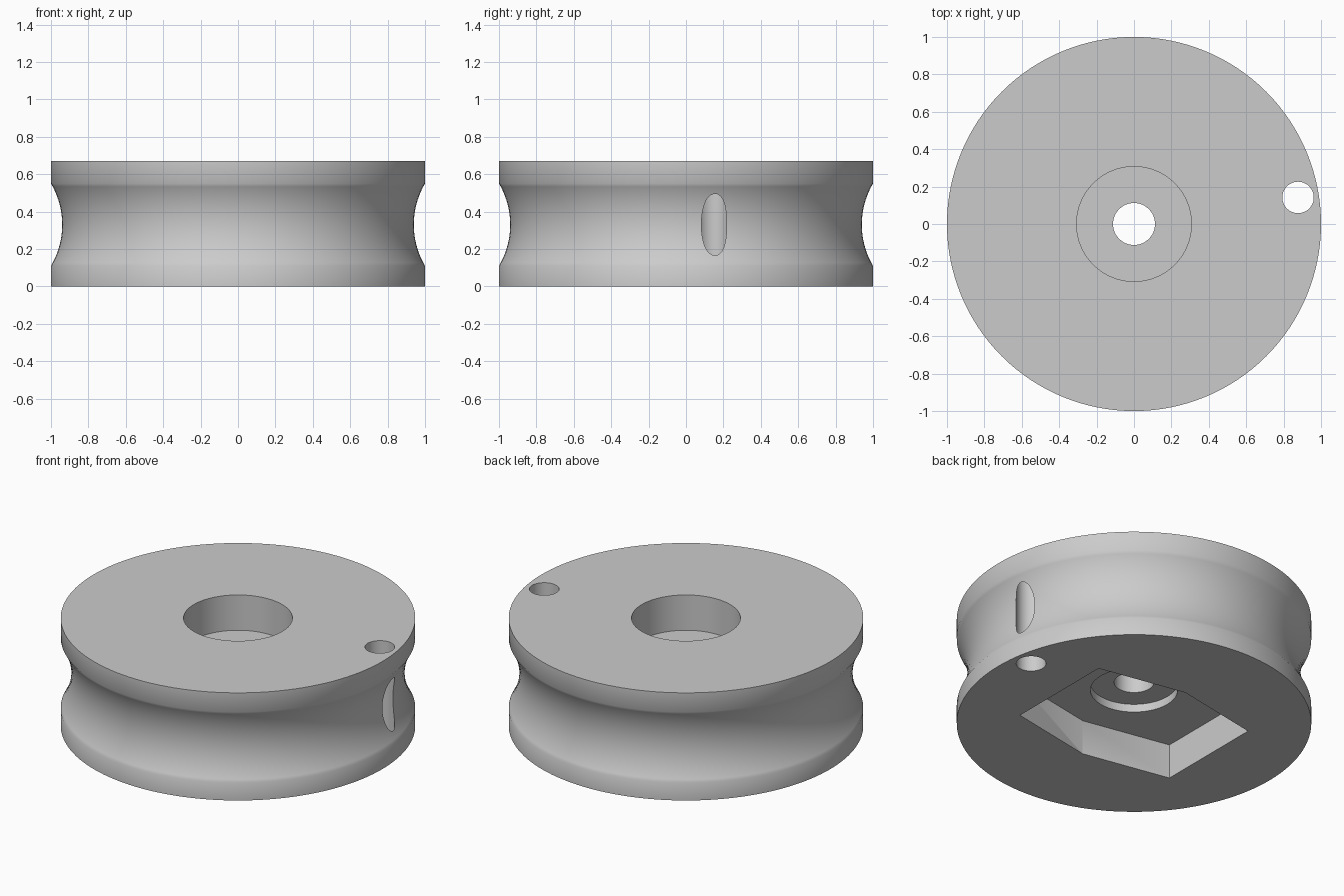
import bpy, bmesh, math

cube = bpy.data.objects.get("Cube")
if cube:
    bpy.data.objects.remove(cube, do_unlink=True)

HEIGHT, SEGMENTS = 0.67, 128

grey = bpy.data.materials.new("plain_grey")
grey.use_nodes = True
colour = (0.6, 0.6, 0.6, 1)
grey.diffuse_color = colour
grey.node_tree.nodes["Principled BSDF"].inputs["Base Color"].default_value = colour


def make_object(name, bm):
    bmesh.ops.recalc_face_normals(bm, faces=bm.faces)
    mesh = bpy.data.meshes.new(name)
    bm.to_mesh(mesh)
    bm.free()
    mesh.materials.append(grey)
    obj = bpy.data.objects.new(name, mesh)
    bpy.context.collection.objects.link(obj)
    return obj


def lathe(name, profile):
    """Turn a closed (radius, height) outline around the z axis."""
    bm = bmesh.new()
    rings = []
    for i in range(SEGMENTS):
        a = 2 * math.pi * i / SEGMENTS
        rings.append([bm.verts.new((r * math.cos(a), r * math.sin(a), z)) for r, z in profile])
    n = len(profile)
    for i, ring in enumerate(rings):
        following = rings[(i + 1) % SEGMENTS]
        for j in range(n):
            k = (j + 1) % n
            bm.faces.new((ring[j], following[j], following[k], ring[k]))
    return make_object(name, bm)


def prism(name, outline, bottom, top):
    """Extrude a flat (x, y) outline upward."""
    bm = bmesh.new()
    face = bm.faces.new([bm.verts.new((x, y, bottom)) for x, y in outline])
    result = bmesh.ops.extrude_face_region(bm, geom=[face])
    verts = [v for v in result["geom"] if isinstance(v, bmesh.types.BMVert)]
    bmesh.ops.translate(bm, verts=verts, vec=(0, 0, top - bottom))
    return make_object(name, bm)


def cut(target, cutter):
    cutter.hide_render = True
    mod = target.modifiers.new("cut", "BOOLEAN")
    mod.operation = "DIFFERENCE"
    mod.solver = "EXACT"
    mod.object = cutter
    bpy.context.view_layer.objects.active = target
    bpy.ops.object.modifier_apply(modifier=mod.name)
    bpy.data.objects.remove(cutter, do_unlink=True)


# Grooved rim: a shallow circular arc around the edge
half, depth, middle = 0.22, 0.06, 0.33
arc_radius = (half ** 2 + depth ** 2) / (2 * depth)
spread = math.asin(half / arc_radius)
groove = []
for i in range(25):
    a = spread * (i / 12 - 1)
    groove.append((1 - depth + arc_radius * (1 - math.cos(a)), middle + arc_radius * math.sin(a)))

# Wheel body with bore, top recess and lower counterbore
wheel = lathe("pulley_wheel", [
    (0.246, 0), (1, 0), *groove, (1, HEIGHT),
    (0.307, HEIGHT), (0.307, 0.45), (0.112, 0.45), (0.112, 0.265), (0.246, 0.265)])

# Six-sided pocket in the underside
pocket = [(0.55, -0.345), (0.55, 0.345), (0, 0.45), (-0.55, 0.345), (-0.55, -0.345), (0, -0.45)]
cut(wheel, prism("pocket_cutter", pocket, -0.1, 0.215))

# Cord hole near the rim, breaking through into the groove
circle = [2 * math.pi * i / 48 for i in range(48)]
hole = [(0.877 + 0.084 * math.cos(a), 0.142 + 0.084 * math.sin(a)) for a in circle]
cut(wheel, prism("cord_hole_cutter", hole, -0.1, HEIGHT + 0.1))

# Smooth curved walls, sharp edges elsewhere
bpy.ops.object.select_all(action="DESELECT")
wheel.select_set(True)
bpy.context.view_layer.objects.active = wheel
bpy.ops.object.shade_smooth_by_angle(angle=math.radians(35))
